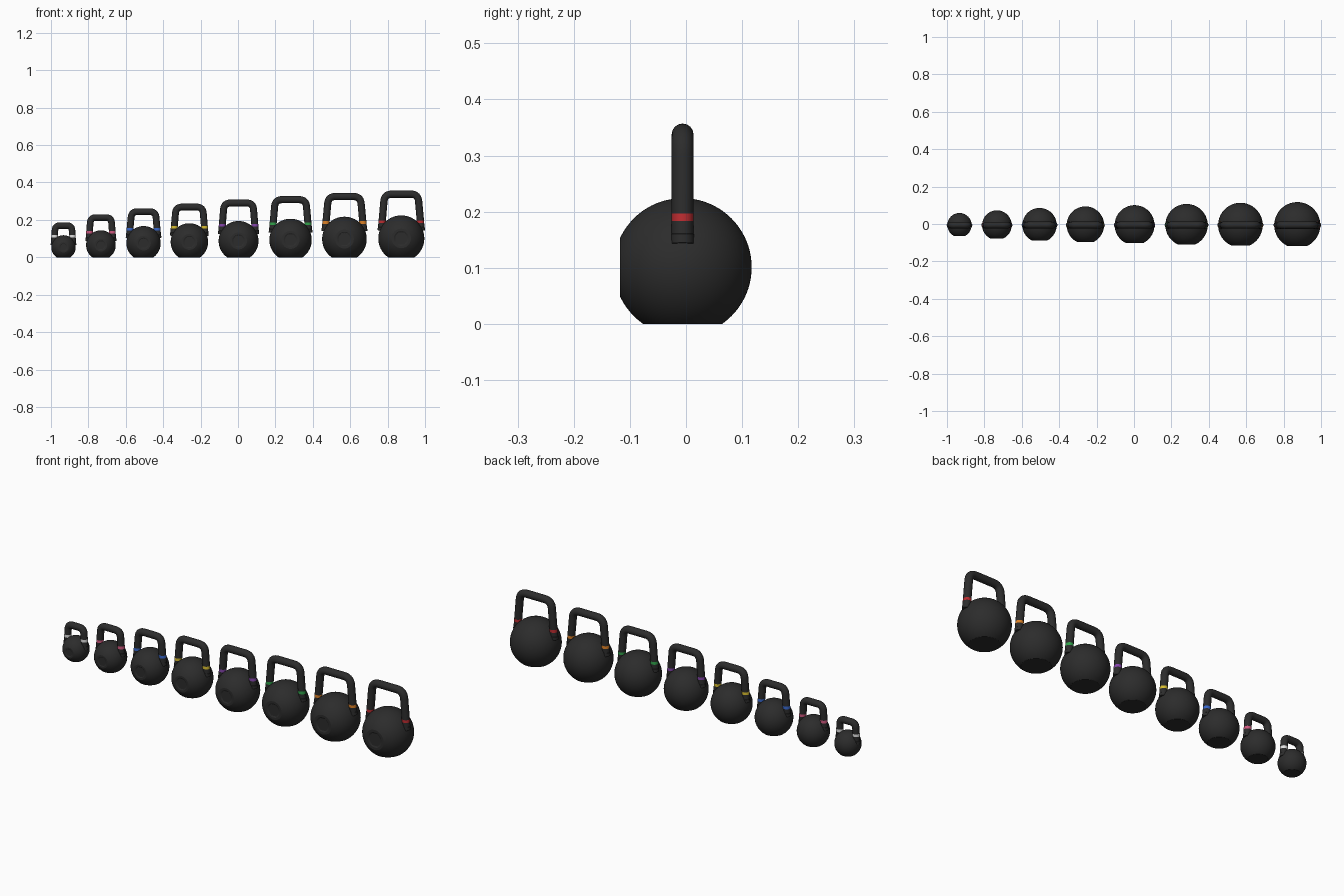
import bpy, bmesh, math
from mathutils import Vector

if "Cube" in bpy.data.objects:
    bpy.data.objects.remove(bpy.data.objects["Cube"])

Y0 = -0.006  # shared centre line of balls and handles


def material(name, rgb):
    m = bpy.data.materials.new(name)
    m.diffuse_color = (*rgb, 1)
    m.use_nodes = True
    m.node_tree.nodes["Principled BSDF"].inputs["Base Color"].default_value = m.diffuse_color
    return m


IRON = material("black_iron", (0.025, 0.025, 0.025))


def smooth(obj, angle):
    bpy.ops.object.select_all(action='DESELECT')
    obj.select_set(True)
    bpy.context.view_layer.objects.active = obj
    bpy.ops.object.shade_smooth_by_angle(angle=math.radians(angle))


def cut(bm, co, no, clear=False):
    return bmesh.ops.bisect_plane(bm, geom=bm.verts[:] + bm.edges[:] + bm.faces[:],
                                  plane_co=co, plane_no=no, clear_outer=clear)


def make_ball(tag, x, top):
    """Sphere with a flat foot and a flat, slightly dished front."""
    r = top / 1.82
    bm = bmesh.new()
    bmesh.ops.create_uvsphere(bm, u_segments=64, v_segments=40, radius=r)
    bmesh.ops.translate(bm, verts=bm.verts, vec=(x, Y0, top - r))
    for co, no in (((x, Y0, 0), (0, 0, -1)), ((x, Y0 - 0.905 * r, 0), (0, -1, 0))):
        res = cut(bm, co, no, True)
        edges = [e for e in res['geom_cut'] if isinstance(e, bmesh.types.BMEdge)]
        faces = bmesh.ops.contextual_create(bm, geom=edges)['faces']
        if no[1]:
            # shallow dish in the front flat
            bmesh.ops.inset_region(bm, faces=faces, thickness=0.10 * r)
            bmesh.ops.inset_region(bm, faces=faces, thickness=0.06 * r, depth=-0.025 * r)
    bmesh.ops.recalc_face_normals(bm, faces=bm.faces)
    me = bpy.data.meshes.new(tag + "_ball")
    bm.to_mesh(me)
    bm.free()
    me.materials.append(IRON)
    obj = bpy.data.objects.new(tag + "_ball", me)
    bpy.context.collection.objects.link(obj)
    smooth(obj, 20)


def handle_path(half_top, half_low, z_top, z_low):
    """Splayed arch with rounded upper corners, from left foot to right foot."""
    foot, corner = Vector((half_low, 0, z_low)), Vector((half_top, 0, z_top))
    d = 0.3 * half_top + 0.012
    a = corner + (foot - corner).normalized() * d
    b = corner - Vector((d, 0, 0))
    n = 9
    arc = [a * (1 - t) ** 2 + corner * 2 * t * (1 - t) + b * t * t
           for t in (i / n for i in range(n + 1))]
    right = [foot] + arc
    left = [Vector((-p.x, 0, p.z)) for p in right]
    return left + right[::-1]


def make_handle(tag, x, top, height, band_z, half_out, tube, colour):
    r = top / 1.82
    low = band_z - 0.047
    half_top, half_low = half_out - tube, r + 0.003 - tube
    pts = handle_path(half_top, half_low, height - tube, low)
    cu = bpy.data.curves.new(tag + "_handle", 'CURVE')
    cu.dimensions = '3D'
    cu.bevel_depth = tube
    cu.bevel_resolution = 6
    cu.use_fill_caps = True
    sp = cu.splines.new('POLY')
    sp.points.add(len(pts) - 1)
    for p, co in zip(sp.points, pts):
        p.co = (co.x + x, Y0, co.z, 1)
    obj = bpy.data.objects.new(tag + "_handle", cu)
    bpy.context.collection.objects.link(obj)
    bpy.ops.object.select_all(action='DESELECT')
    obj.select_set(True)
    bpy.context.view_layer.objects.active = obj
    bpy.ops.object.convert(target='MESH')
    obj = bpy.context.view_layer.objects.active
    obj.name = tag + "_handle"
    me = obj.data
    me.materials.clear()
    me.materials.append(IRON)
    me.materials.append(colour)

    bm = bmesh.new()
    bm.from_mesh(me)
    bmesh.ops.remove_doubles(bm, verts=bm.verts, dist=1e-5)
    z0, z1, step = band_z - 0.007, band_z + 0.007, low + 0.018
    for z in (z0, z1, step, step - 0.001):
        cut(bm, (0, 0, z), (0, 0, 1))
    # thicker collar at the foot of each horn
    slope = (half_top - half_low) / (height - tube - low)
    for v in bm.verts:
        if v.co.z < step - 0.0005:
            side = 1 if v.co.x > x else -1
            cx = x + side * (half_low + slope * (v.co.z - low))
            v.co.x = cx + (v.co.x - cx) * 1.05
            v.co.y = Y0 + (v.co.y - Y0) * 1.05
    # coloured band around both horns
    for f in bm.faces:
        f.material_index = int(z0 < f.calc_center_median().z < z1)
    bmesh.ops.recalc_face_normals(bm, faces=bm.faces)
    bm.to_mesh(me)
    bm.free()
    smooth(obj, 35)


# size, centre x, ball top, full height, band height, handle half width, band colour
BELLS = [
    ("white", -0.933, 0.118, 0.187, 0.112, 0.0615, (0.75, 0.75, 0.75)),
    ("pink", -0.733, 0.144, 0.230, 0.134, 0.073, (0.65, 0.10, 0.22)),
    ("blue", -0.505, 0.167, 0.262, 0.150, 0.082, (0.04, 0.14, 0.62)),
    ("yellow", -0.260, 0.182, 0.287, 0.161, 0.090, (0.70, 0.52, 0.03)),
    ("purple", 0.003, 0.194, 0.309, 0.171, 0.096, (0.24, 0.06, 0.42)),
    ("green", 0.281, 0.206, 0.327, 0.179, 0.101, (0.03, 0.36, 0.07)),
    ("orange", 0.569, 0.217, 0.344, 0.186, 0.105, (0.72, 0.22, 0.02)),
    ("red", 0.873, 0.224, 0.357, 0.190, 0.109, (0.50, 0.025, 0.03)),
]

for i, (name, x, top, height, band_z, half, rgb) in enumerate(BELLS):
    tag = name + "_kettlebell"
    tube = 0.0175 + 0.002 * i / 7
    make_ball(tag, x, top)
    make_handle(tag, x, top, height, band_z, half, tube, material(name + "_band", rgb))
